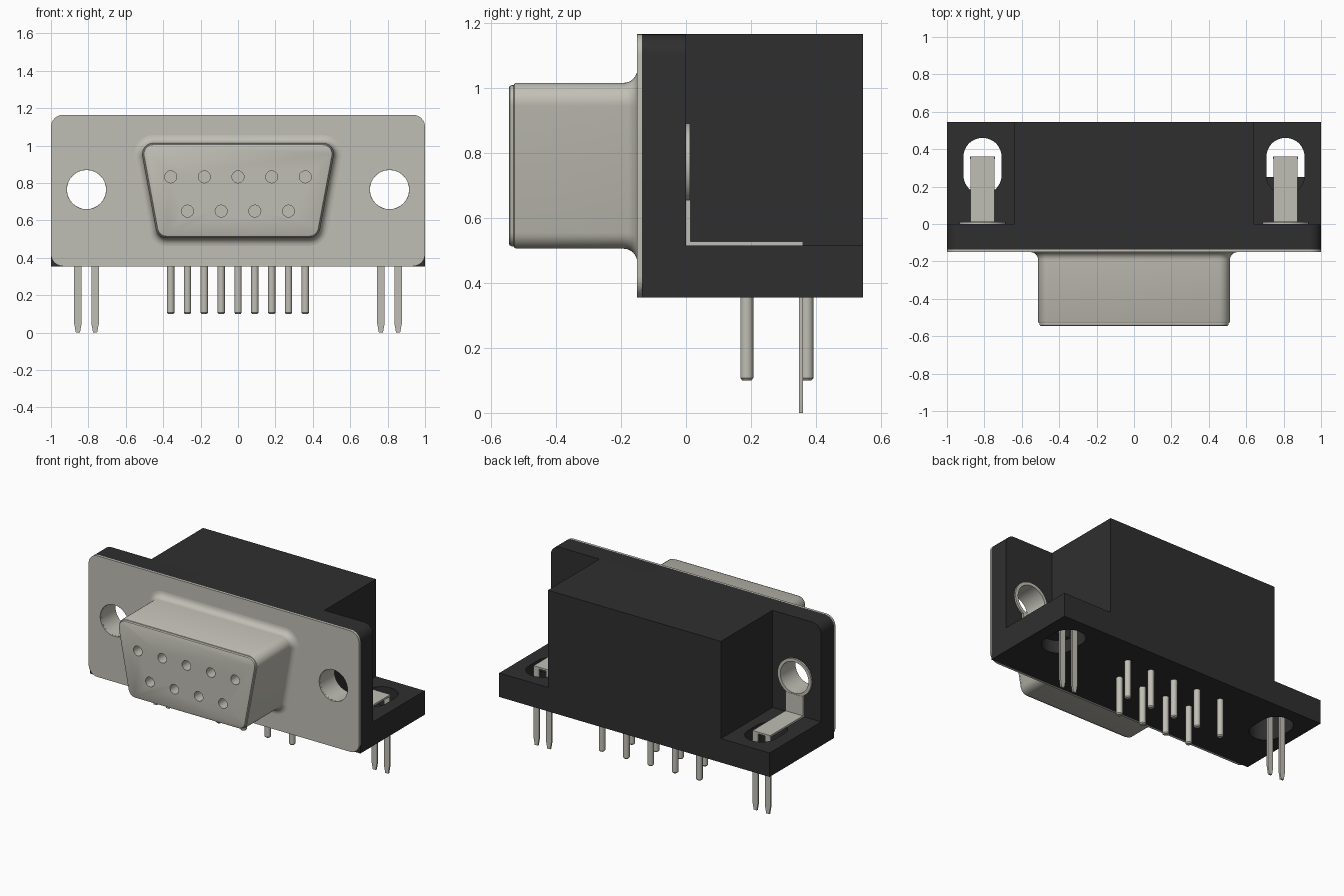
import bpy, bmesh, math
from mathutils import Vector

cube = bpy.data.objects.get("Cube")
if cube:
    bpy.data.objects.remove(cube, do_unlink=True)


def material(name, rgb):
    m = bpy.data.materials.new(name)
    m.use_nodes = True
    m.diffuse_color = (*rgb, 1)
    m.node_tree.nodes["Principled BSDF"].inputs["Base Color"].default_value = (*rgb, 1)
    return m


METAL = material("warm grey metal", (0.53, 0.52, 0.46))
BLACK = material("black plastic", (0.028, 0.028, 0.028))


def rounded(corners, steps=8):
    """Outline from (u, v, radius) corners, each filleted."""
    pts = []
    for i, (u, v, r) in enumerate(corners):
        p = Vector((u, v))
        if r == 0:
            pts.append(p)
            continue
        a = (Vector(corners[i - 1][:2]) - p).normalized()
        b = (Vector(corners[(i + 1) % len(corners)][:2]) - p).normalized()
        half = a.angle(b) / 2
        c = p + (a + b).normalized() * r / math.sin(half)
        sa, sb = p + a * r / math.tan(half) - c, p + b * r / math.tan(half) - c
        w = sa.angle(sb)
        for k in range(steps + 1):
            t = k / steps
            pts.append(c + (sa * math.sin((1 - t) * w) + sb * math.sin(t * w)) / math.sin(w))
    return pts


def rect(u0, u1, v0, v1, low=0, high=0):
    return rounded([(u0, v0, low), (u1, v0, low), (u1, v1, high), (u0, v1, high)])


def circle(u, v, r, n=32):
    return [Vector((u + r * math.cos(math.tau * k / n), v + r * math.sin(math.tau * k / n)))
            for k in range(n)]


def loft(name, sections, axis, mat):
    """Closed skin over (outline, depth) sections stacked along an axis."""
    bm = bmesh.new()
    rings = []
    for outline, d in sections:
        rings.append([bm.verts.new((p.x, d, p.y) if axis == "y" else (p.x, p.y, d))
                      for p in outline])
    n = len(rings[0])
    for lo, hi in zip(rings, rings[1:]):
        for k in range(n):
            bm.faces.new((lo[k], lo[(k + 1) % n], hi[(k + 1) % n], hi[k]))
    bm.faces.new(rings[0])
    bm.faces.new(rings[-1])
    bmesh.ops.recalc_face_normals(bm, faces=bm.faces)
    me = bpy.data.meshes.new(name)
    bm.to_mesh(me)
    bm.free()
    me.materials.append(mat)
    ob = bpy.data.objects.new(name, me)
    bpy.context.collection.objects.link(ob)
    return ob


def prism(name, outline, d0, d1, axis, mat):
    return loft(name, [(outline, d0), (outline, d1)], axis, mat)


def cut(ob, outline, d0, d1, axis):
    tool = prism("cutter", outline, d0, d1, axis, ob.data.materials[0])
    tool.hide_render = True
    mod = ob.modifiers.new("cut", "BOOLEAN")
    mod.operation, mod.solver, mod.object = "DIFFERENCE", "EXACT", tool
    bpy.context.view_layer.objects.active = ob
    bpy.ops.object.modifier_apply(modifier=mod.name)
    bpy.data.objects.remove(tool, do_unlink=True)


BOTTOM, LEDGE, TOP = 0.355, 0.515, 1.165
HOLE_X, HOLE_Z = 0.81, 0.765

# Plastic housing: front flange, rear body and low base with mounting ledges
flange = prism("housing_flange", rect(-1, 1, BOTTOM, TOP, 0, 0.065), -0.135, 0, "y", BLACK)
body = prism("housing_body", rect(-0.64, 0.64, BOTTOM, TOP), -0.01, 0.545, "y", BLACK)
base = prism("housing_base", rect(-1, 1, -0.005, 0.545), BOTTOM, LEDGE, "z", BLACK)

# Metal face plate
plate = prism("face_plate", rect(-1, 1, BOTTOM, TOP, 0.065, 0.065), -0.15, -0.135, "y", METAL)


# Tapered connector shell with a flared root and stepped rim
def shell_outline(o):
    z0, z1, slope = 0.505 - o, 1.015 + o, 0.186
    side = lambda z: 0.43 + (z - 0.505) * slope + o * math.hypot(1, slope)
    r = 0.06 + o
    return rounded([(-side(z0), z0, r), (side(z0), z0, r), (side(z1), z1, r), (-side(z1), z1, r)])


sections = [(0.045, -0.142)]
for k in range(7):
    a = math.pi / 2 * k / 6
    sections.append((0.042 * (1 - math.sin(a)), -0.15 - 0.042 * (1 - math.cos(a))))
sections += [(0, -0.522), (-0.003, -0.528), (-0.007, -0.53), (-0.007, -0.536),
             (-0.01, -0.542), (-0.016, -0.545)]
shell = loft("connector_shell", [(shell_outline(o), y) for o, y in sections], "y", METAL)

# Contacts: socket openings in the face and solder pins below
for k in range(-4, 5):
    upper = k % 2 == 0
    x = 0.09 * k
    cut(shell, circle(x, 0.833 if upper else 0.65, 0.032, 24), -0.6, -0.35, "y")
    y = 0.372 if upper else 0.187
    loft("solder_pin", [(circle(x, y, 0.014, 20), 0.1), (circle(x, y, 0.02, 20), 0.107),
                        (circle(x, y, 0.02, 20), 0.4)], "z", METAL)

# Mounting hardware on each side
for side, label in ((1, "left"), (-1, "right")):
    cx = side * HOLE_X
    cut(flange, circle(cx, HOLE_Z, 0.11), -0.2, 0.1, "y")
    cut(plate, circle(cx, HOLE_Z, 0.105), -0.2, 0.1, "y")
    cut(base, rect(cx - 0.102, cx + 0.102, 0.16, 0.46, 0.1, 0.1), 0.3, 0.6, "z")

    # Eyelet lining the screw hole, with a rear collar
    eyelet = loft(label + "_eyelet", [(circle(cx, HOLE_Z, r), y) for r, y in
                  ((0.111, -0.14), (0.111, 0), (0.125, 0), (0.125, 0.012))], "y", METAL)
    cut(eyelet, circle(cx, HOLE_Z, 0.1045), -0.2, 0.1, "y")

    # Bent strap running from the eyelet along the ledge
    prism(label + "_strap", rect(cx - 0.065, cx + 0.065, LEDGE, 0.655), 0, 0.014, "y", METAL)
    prism(label + "_foot", rect(cx - 0.065, cx + 0.065, 0, 0.36), LEDGE, LEDGE + 0.012, "z", METAL)

    # Forked board lock with tapered tips
    for s in (-1, 1):
        px = cx + s * 0.046
        prong = [(px - 0.02, LEDGE, 0), (px - 0.02, 0.05, 0), (px - 0.011, 0, 0),
                 (px + 0.011, 0, 0), (px + 0.02, 0.05, 0), (px + 0.02, LEDGE, 0)]
        prism(label + "_prong", rounded(prong), 0.348, 0.36, "y", METAL)

# Web closing the front of the left slot
prism("slot_web", rect(HOLE_X - 0.103, HOLE_X + 0.103, 0.15, 0.25), 0.44, 0.5, "z", BLACK)

# Smooth rounded surfaces while keeping edges crisp
bpy.ops.object.select_all(action="DESELECT")
for ob in bpy.context.scene.objects:
    if ob.type == "MESH" and ob.data.materials and ob.data.materials[0] in (METAL, BLACK):
        ob.select_set(True)
        bpy.context.view_layer.objects.active = ob
bpy.ops.object.shade_smooth_by_angle(angle=math.radians(30))
